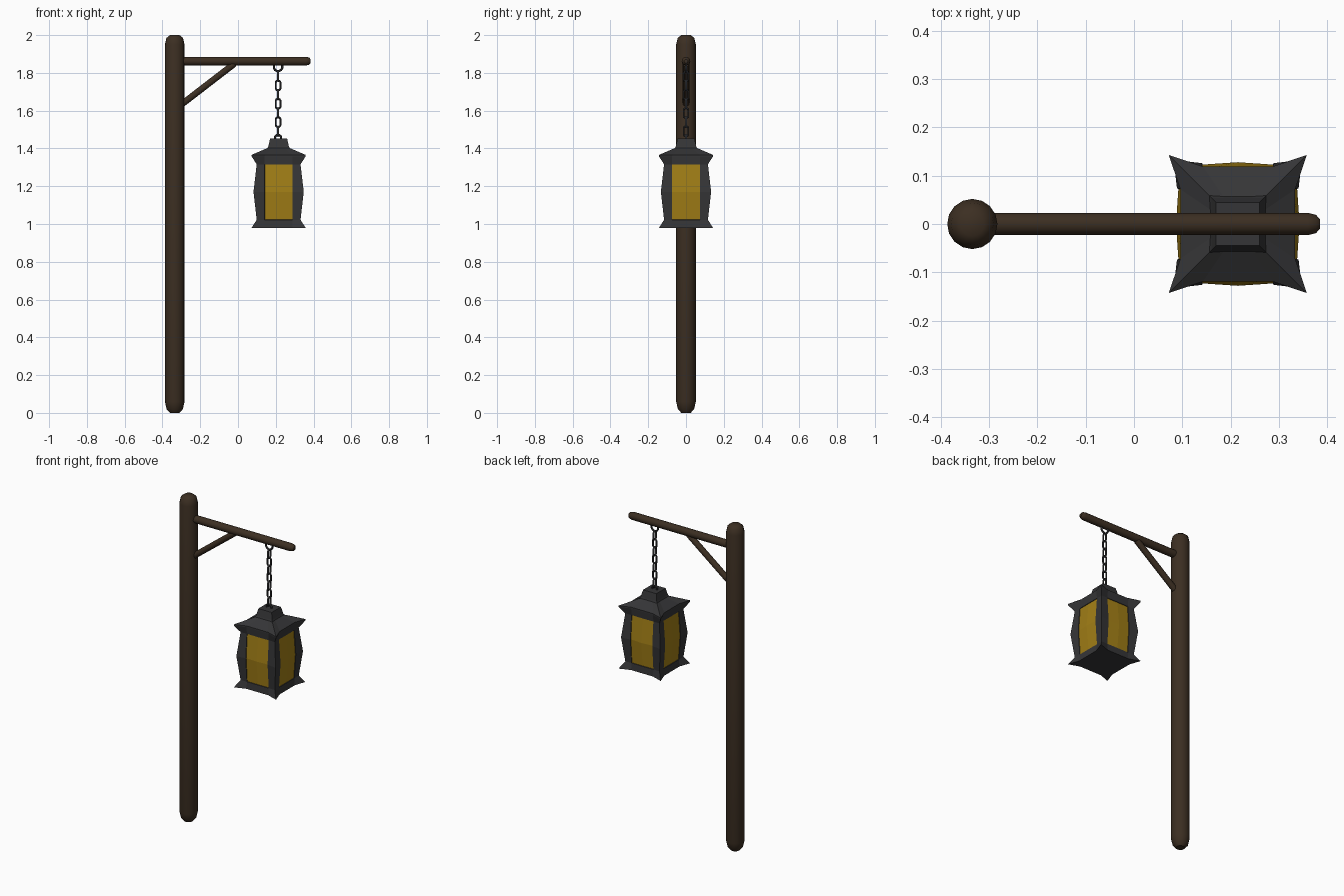
import bpy, bmesh, math
from mathutils import Vector, Matrix

if "Cube" in bpy.data.objects:
    bpy.data.objects.remove(bpy.data.objects["Cube"])


def material(name, rgb):
    m = bpy.data.materials.new(name)
    m.diffuse_color = (*rgb, 1)
    m.use_nodes = True
    m.node_tree.nodes["Principled BSDF"].inputs["Base Color"].default_value = m.diffuse_color
    return m


WOOD = material("wood", (0.045, 0.028, 0.016))
IRON = material("iron", (0.036, 0.036, 0.038))
GLASS = material("amber_glass", (0.36, 0.21, 0.008))
LX = 0.215  # lantern axis


def finish(bm, name, mats, angle=None):
    bmesh.ops.recalc_face_normals(bm, faces=bm.faces)
    me = bpy.data.meshes.new(name)
    bm.to_mesh(me)
    bm.free()
    ob = bpy.data.objects.new(name, me)
    bpy.context.collection.objects.link(ob)
    for m in mats:
        me.materials.append(m)
    if angle:
        bpy.ops.object.select_all(action='DESELECT')
        ob.select_set(True)
        bpy.context.view_layer.objects.active = ob
        bpy.ops.object.shade_smooth_by_angle(angle=math.radians(angle))
    return ob


def loft(bm, rings, closed=False):
    """Bridge equal rings of points; cap the ends unless closed."""
    vs = [[bm.verts.new(p) for p in r] for r in rings]
    n = len(vs[0])
    faces = {}
    for i in range(len(vs) if closed else len(vs) - 1):
        a, b = vs[i], vs[(i + 1) % len(vs)]
        for k in range(n):
            j = (k + 1) % n
            faces[i, k] = bm.faces.new((a[k], a[j], b[j], b[k]))
    if not closed:
        bm.faces.new(vs[0])
        bm.faces.new(vs[-1])
    return faces


def beam(name, start, end, profile, sides):
    """Turned pole: profile is (distance from start, radius)."""
    start, end = Vector(start), Vector(end)
    rot = (end - start).to_track_quat('Z', 'Y')
    rings = [[start + rot @ Vector((r * math.cos(t), r * math.sin(t), d))
              for t in (2 * math.pi * k / sides for k in range(sides))]
             for d, r in profile]
    bm = bmesh.new()
    loft(bm, rings)
    return finish(bm, name, [WOOD], 40)


# wooden post, arm and brace
beam("post", (-0.335, 0, 0), (-0.335, 0, 2),
     [(0, .025), (.02, .043), (.06, .052), (1.95, .052), (1.985, .044), (2, .025)], 16)
beam("arm", (-0.335, 0, 1.862), (0.385, 0, 1.862),
     [(0, .023), (.695, .023), (.712, .019), (.72, .01)], 12)
beam("brace", (-0.32, 0, 1.617), (-0.02, 0, 1.848), [(0, .018), (.379, .018)], 10)


def link(name, z, turn, w, straight, wire):
    """Oval chain link: a stadium path swept with a six-sided wire."""
    path = []
    for k in range(12):
        t = 2 * math.pi * (k + .5) / 12
        out = Vector((math.cos(t), 0, math.sin(t)))
        path.append((out * w + Vector((0, 0, math.copysign(straight, out.z))), out))
    rings = [[p + wire * (o * math.cos(u) + Vector((0, 1, 0)) * math.sin(u))
              for u in (math.pi * s / 3 for s in range(6))] for p, o in path]
    bm = bmesh.new()
    loft(bm, rings, closed=True)
    ob = finish(bm, name, [IRON], 60)
    ob.matrix_world = Matrix.Translation((LX - .003, 0, z)) @ Matrix.Rotation(turn, 4, 'Z')


# chain with a ring at each end
link("arm_ring", 1.832, 0, .023, 0, .006)
for i in range(7):
    link(f"chain_link_{i + 1}", 1.782 - i * .0485, math.pi / 2 * ((i + 1) % 2), .0125, .014, .0052)
link("lantern_ring", 1.455, 0, .017, 0, .006)


def square_ring(z, corner, side, mid, split):
    """Sixteen-point square: pinched sides with a possible ridge in the middle."""
    quarter = [(corner, -corner), (side, -split), (mid, 0), (side, split)]
    pts = []
    for q in range(4):
        c, s = round(math.cos(q * math.pi / 2)), round(math.sin(q * math.pi / 2))
        pts += [(LX + x * c - y * s, x * s + y * c, z) for x, y in quarter]
    return pts


# lantern body with flared base, bulging frame and roof
levels = [(.98, .143, .119, .119, .074), (1.022, .116, .115, .116, .074),
          (1.17, .133, .126, .131, .074), (1.316, .116, .115, .116, .074),
          (1.358, .143, .119, .119, .074), (1.366, .143, .119, .119, .072),
          (1.402, .059, .057, .057, .03), (1.412, .054, .054, .054, .03),
          (1.452, .045, .045, .045, .025)]
bm = bmesh.new()
faces = loft(bm, [square_ring(*l) for l in levels])
panes = [[faces[i, 4 * q + c] for i in (1, 2) for c in (1, 2)] for q in range(4)]
for pane in panes:
    bmesh.ops.recalc_face_normals(bm, faces=bm.faces)
    bmesh.ops.inset_region(bm, faces=pane, thickness=.001, depth=-.003)
    for f in pane:
        f.material_index = 1
finish(bm, "lantern", [IRON, GLASS])
